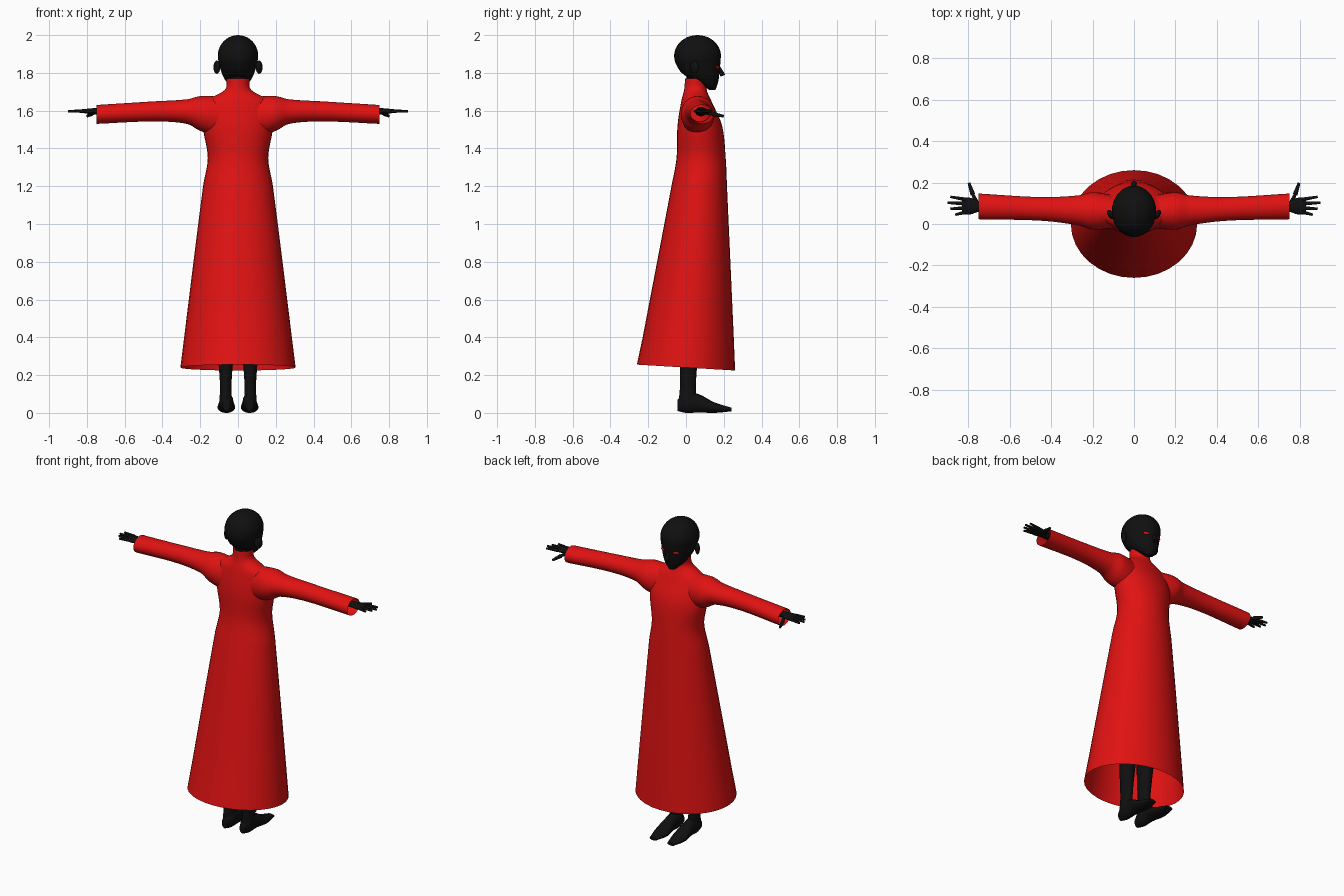
import bpy
import bmesh
import math
from mathutils import Vector, Matrix

cube = bpy.data.objects.get("Cube")
if cube:
    bpy.data.objects.remove(cube, do_unlink=True)


def make_material(name, color):
    material = bpy.data.materials.new(name)
    material.use_nodes = True
    material.diffuse_color = color
    shader = material.node_tree.nodes["Principled BSDF"]
    shader.inputs["Base Color"].default_value = color
    return material


red = make_material("robe red", (.75, .006, .006, 1))
black = make_material("body black", (.005, .005, .005, 1))


def finish(name, bm, material, mirror):
    """Turn a bmesh into a smooth shaded object, optionally mirrored across x."""
    bmesh.ops.recalc_face_normals(bm, faces=bm.faces[:])
    mesh = bpy.data.meshes.new(name)
    bm.to_mesh(mesh)
    bm.free()
    mesh.materials.append(material)
    obj = bpy.data.objects.new(name, mesh)
    bpy.context.collection.objects.link(obj)
    if mirror:
        obj.modifiers.new("Mirror", "MIRROR")
    bpy.ops.object.select_all(action="DESELECT")
    obj.select_set(True)
    bpy.context.view_layer.objects.active = obj
    bpy.ops.object.shade_smooth_by_angle(angle=math.radians(60))
    return obj


def smooth_rings(rings, steps=6):
    """Fill in rings between the given ones along a smooth cubic curve."""
    points = [Vector(ring) for ring in rings]
    last = len(points) - 1
    slopes = []
    for i in range(last + 1):
        before, after = points[max(i - 1, 0)], points[min(i + 1, last)]
        slopes.append((after - before) / (after[0] - before[0]))
    for i in range(last):
        start, end = points[i], points[i + 1]
        span = end[0] - start[0]
        for step in range(steps):
            t = step / steps
            ease = t * t * (3 - 2 * t)
            leave = span * t * (1 - t) ** 2
            arrive = span * t * t * (t - 1)
            yield start.lerp(end, ease) + slopes[i] * leave + slopes[i + 1] * arrive
    yield points[last]


def loft(name, axis, rings, material, offset=0, lean=0, closed=True, mirror=False):
    """Skin ellipses along an axis. A ring is (position, centre, half width, half depth);
    the centre across the width is offset + lean * position."""
    bm = bmesh.new()
    sides = 32
    across, depth = [i for i in range(3) if i != axis]
    loops = []
    for position, centre, half_width, half_depth in smooth_rings(rings):
        loop = []
        for i in range(sides):
            angle = math.tau * i / sides
            co = Vector()
            co[axis] = position
            co[across] = offset + lean * position + half_width * math.cos(angle)
            co[depth] = centre + half_depth * math.sin(angle)
            loop.append(bm.verts.new(co))
        loops.append(loop)
    for lower, upper in zip(loops, loops[1:]):
        for i in range(sides):
            bm.faces.new((lower[i - 1], lower[i], upper[i], upper[i - 1]))
    if closed:
        bm.faces.new(loops[0])
        bm.faces.new(loops[-1])
    return finish(name, bm, material, mirror)


def ellipsoid(name, centre, radii, material, turn=0, mirror=False):
    """A squashed sphere turned about the vertical."""
    bm = bmesh.new()
    matrix = Matrix.LocRotScale(Vector(centre), Matrix.Rotation(turn, 3, "Z"), Vector(radii))
    bmesh.ops.create_uvsphere(bm, u_segments=32, v_segments=20, radius=1, matrix=matrix)
    return finish(name, bm, material, mirror)


def rods(name, segments, start_radius, end_radius, material, mirror=False):
    """Tapered rods between pairs of points."""
    bm = bmesh.new()
    for start, end in segments:
        start, end = Vector(start), Vector(end)
        along = end - start
        matrix = Matrix.LocRotScale((start + end) / 2, along.to_track_quat("Z", "Y"), None)
        bmesh.ops.create_cone(bm, cap_ends=True, segments=10, radius1=start_radius,
                              radius2=end_radius, depth=along.length, matrix=matrix)
    return finish(name, bm, material, mirror)


# Robe body, open at the hem, which dips toward the face side
robe = loft("robe", 2, [
    (.24, 0, .305, .26),
    (1.2, .07, .185, .147),
    (1.35, .08, .16, .13),
    (1.52, .073, .185, .118),
    (1.65, .055, .165, .08),
    (1.71, .05, .07, .06),
    (1.77, .055, .06, .06),
], red, closed=False)
for vert in robe.data.vertices:
    if vert.co.z < .25:
        vert.co.z -= .06 * vert.co.y

# Sleeves, open at the cuffs
loft("sleeves", 0, [
    (.1, 1.57, .08, .105),
    (.2, 1.585, .09, .092),
    (.27, 1.595, .072, .065),
    (.45, 1.596, .057, .053),
    (.75, 1.58, .062, .05),
], red, offset=.055, lean=.04, closed=False, mirror=True)

# Round skull, with the jaw drawn forward to the chin
ellipsoid("skull", (0, .061, 1.89), (.107, .124, .11), black)
loft("jaw", 2, [
    (1.71, .14, .02, .016),
    (1.75, .11, .06, .06),
    (1.81, .073, .09, .105),
    (1.89, .061, .107, .124),
], black)
rods("nose", [((0, .17, 1.84), (0, .195, 1.785))], .006, .014, black)
rods("neck", [((0, .055, 1.65), (0, .055, 1.8))], .052, .052, black)
ellipsoid("ears", (.112, .045, 1.83), (.014, .025, .035), black, turn=-.6, mirror=True)
ellipsoid("eyes", (.046, .166, 1.83), (.017, .005, .008), red, turn=-.4, mirror=True)

# Forearms and palms
loft("hands", 0, [
    (.6, 1.595, .03, .025),
    (.74, 1.597, .024, .018),
    (.79, 1.597, .04, .014),
    (.83, 1.598, .04, .009),
], black, offset=.055, lean=.04, mirror=True)

# Fingers fan out from the palm, the middle ones longest
fingers = []
for spread in (-1.5, -.5, .5, 1.5):
    tip = .9 - .013 * abs(spread - .5) ** 1.5
    fingers.append(((.81, .088 + spread * .02, 1.598), (tip, .088 + spread * .029, 1.597)))
rods("fingers", fingers, .01, .006, black, mirror=True)
rods("thumbs", [((.758, .1, 1.592), (.782, .15, 1.58)),
                ((.778, .143, 1.582), (.797, .198, 1.571))], .012, .007, black, mirror=True)

# Hips and legs inside the robe
ellipsoid("hips", (0, .06, .98), (.13, .08, .2), black)
loft("legs", 2, [
    (.05, .01, .035, .05),
    (.14, .01, .03, .042),
    (.36, .02, .045, .05),
    (.85, .06, .065, .07),
], black, offset=.065, mirror=True)

# Feet from heel to toe
loft("feet", 1, [
    (-.045, .04, .02, .03),
    (0, .055, .036, .055),
    (.07, .05, .037, .048),
    (.15, .028, .046, .028),
    (.24, .018, .025, .01),
], black, offset=.062, mirror=True)
